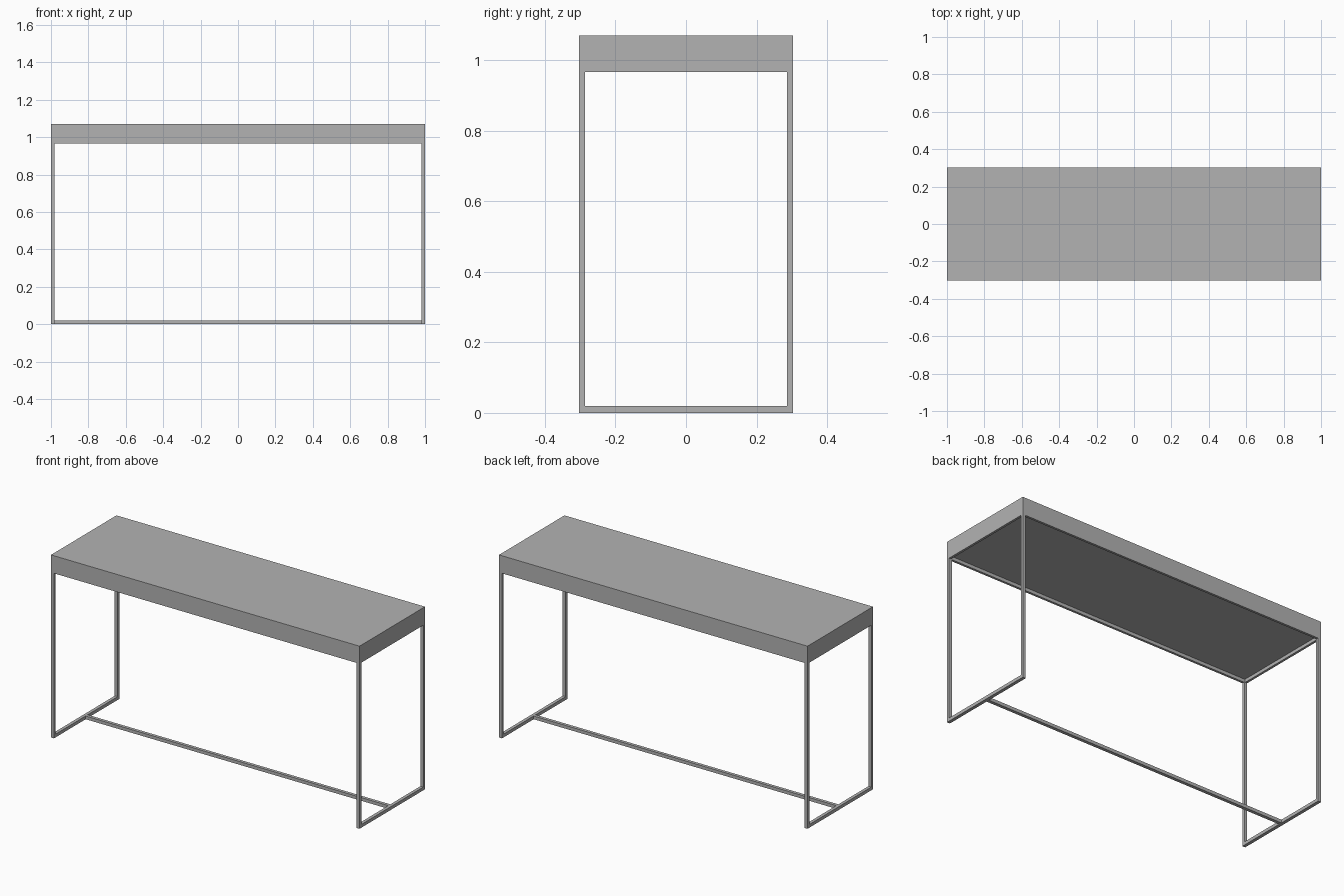
import bpy
import bmesh
from mathutils import Matrix, Vector

cube = bpy.data.objects.get("Cube")
if cube:
    bpy.data.objects.remove(cube, do_unlink=True)

GREY = (0.45, 0.45, 0.45, 1)
mat = bpy.data.materials.new("plain grey")
mat.use_nodes = True
mat.diffuse_color = GREY
mat.node_tree.nodes["Principled BSDF"].inputs["Base Color"].default_value = GREY

HALF_X, HALF_Y, TOP, UNDER = 1.0, 0.303, 1.07, 0.967
LEG_X, LEG_Y, BAR = 0.019, 0.016, 0.019


def box(name, low, high, recess=0):
    """Box between two corners, with an optional recess in its underside."""
    low, high = Vector(low), Vector(high)
    bm = bmesh.new()
    bmesh.ops.create_cube(bm, size=1, matrix=Matrix.Translation((low + high) / 2)
                          @ Matrix.Diagonal((*(high - low), 1)))
    if recess:
        bottom = min(bm.faces, key=lambda f: f.calc_center_median().z)
        bmesh.ops.inset_region(bm, faces=[bottom], thickness=BAR)
        walls = bmesh.ops.extrude_discrete_faces(bm, faces=[bottom])["faces"]
        bmesh.ops.translate(bm, verts=walls[0].verts, vec=(0, 0, recess))
    mesh = bpy.data.meshes.new(name)
    bm.to_mesh(mesh)
    bm.free()
    mesh.materials.append(mat)
    obj = bpy.data.objects.new(name, mesh)
    bpy.context.collection.objects.link(obj)
    return obj


# Thick top with a shallow recess underneath
box("table_top", (-HALF_X, -HALF_Y, UNDER), (HALF_X, HALF_Y, TOP), recess=BAR)

# Two end frames: a pair of legs joined by a floor rail
for side, sx in (("right", -1), ("left", 1)):
    x0, x1 = sorted((sx * HALF_X, sx * (HALF_X - LEG_X)))
    for end, sy in (("front", -1), ("back", 1)):
        y0, y1 = sorted((sy * HALF_Y, sy * (HALF_Y - LEG_Y)))
        box(f"{end}_{side}_leg", (x0, y0, 0), (x1, y1, UNDER))
    inner = HALF_Y - LEG_Y
    box(f"{side}_floor_rail", (x0, -inner, 0), (x1, inner, BAR))

# Long stretcher between the floor rails
reach = HALF_X - LEG_X
box("stretcher", (-reach, -BAR / 2, 0), (reach, BAR / 2, BAR))
